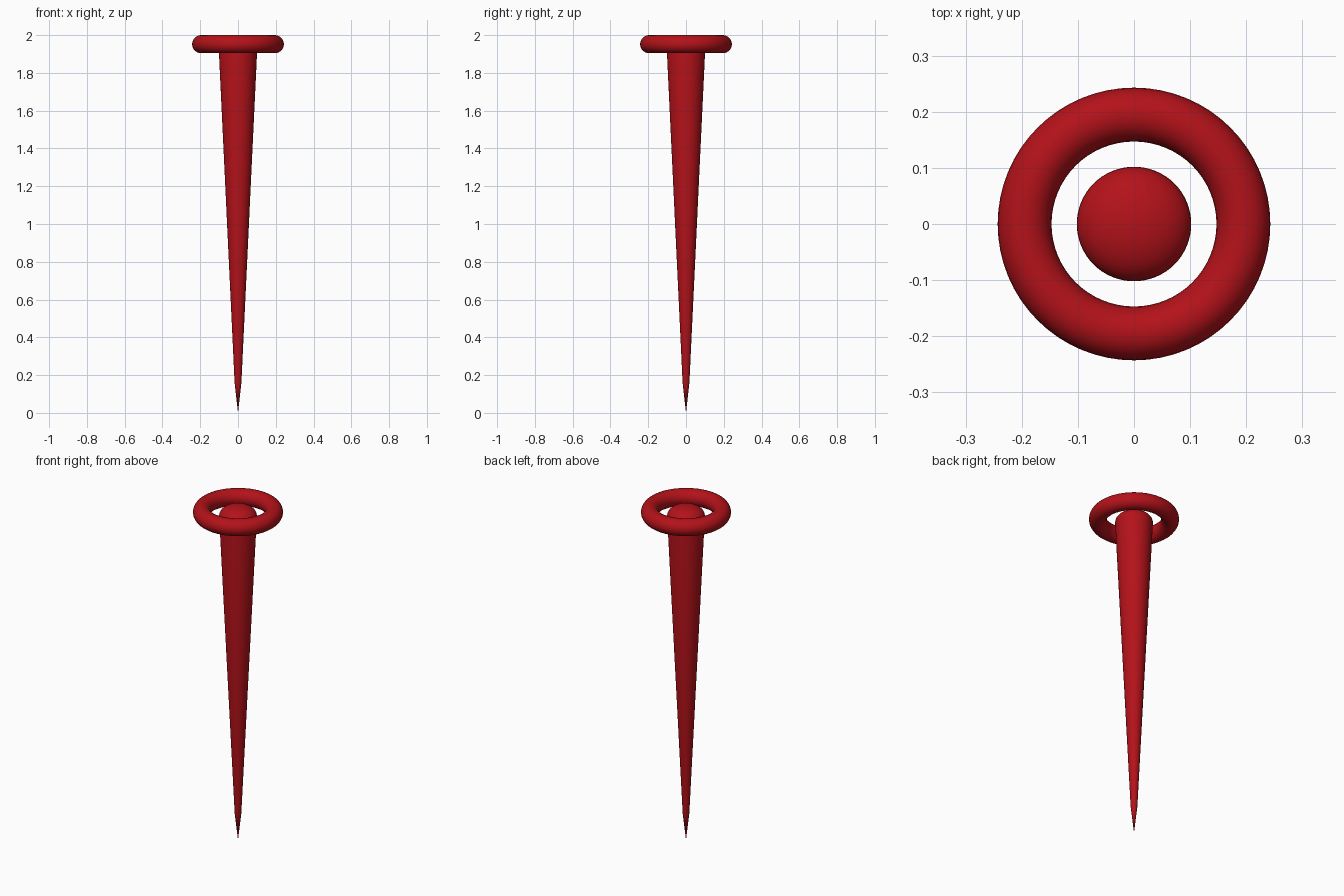
import bpy, bmesh, math
from mathutils import Matrix

if "Cube" in bpy.data.objects:
    bpy.data.objects.remove(bpy.data.objects["Cube"])

red = bpy.data.materials.new("red")
red.diffuse_color = (0.45, 0.006, 0.01, 1)
red.use_nodes = True
red.node_tree.nodes["Principled BSDF"].inputs["Base Color"].default_value = red.diffuse_color


def lathe(name, profile, closed=False, steps=64):
    """Spin an (r, z) profile around the z axis."""
    bm = bmesh.new()
    vs = [bm.verts.new((r, 0, z)) for r, z in profile]
    for a, b in zip(vs, vs[1:] + vs[:1] if closed else vs[1:]):
        bm.edges.new((a, b))
    bmesh.ops.spin(bm, geom=bm.verts[:] + bm.edges[:], cent=(0, 0, 0),
                   axis=(0, 0, 1), angle=math.tau, steps=steps)
    bmesh.ops.remove_doubles(bm, verts=bm.verts[:], dist=1e-5)
    bmesh.ops.recalc_face_normals(bm, faces=bm.faces[:])
    me = bpy.data.meshes.new(name)
    bm.to_mesh(me)
    bm.free()
    ob = bpy.data.objects.new(name, me)
    bpy.context.collection.objects.link(ob)
    me.materials.append(red)
    bpy.ops.object.select_all(action='DESELECT')
    ob.select_set(True)
    bpy.context.view_layer.objects.active = ob
    bpy.ops.object.shade_smooth_by_angle(angle=math.radians(40))
    return ob


# Tapered spike: sharp tip, straight shaft, domed top
shoulder_z, shoulder_r, dome_h = 1.93, 0.102, 0.06
dome = [(shoulder_r * math.cos(t), shoulder_z + dome_h * math.sin(t))
        for t in (math.pi / 2 * i / 12 for i in range(12))]
lathe("spike", [(0, 0), (0.018, 0.16)] + dome + [(0, shoulder_z + dome_h)])

# Floating ring around the top
ring = [(0.195 + 0.048 * math.cos(t), 1.952 + 0.048 * math.sin(t))
        for t in (math.tau * i / 24 for i in range(24))]
lathe("ring", ring, closed=True)
